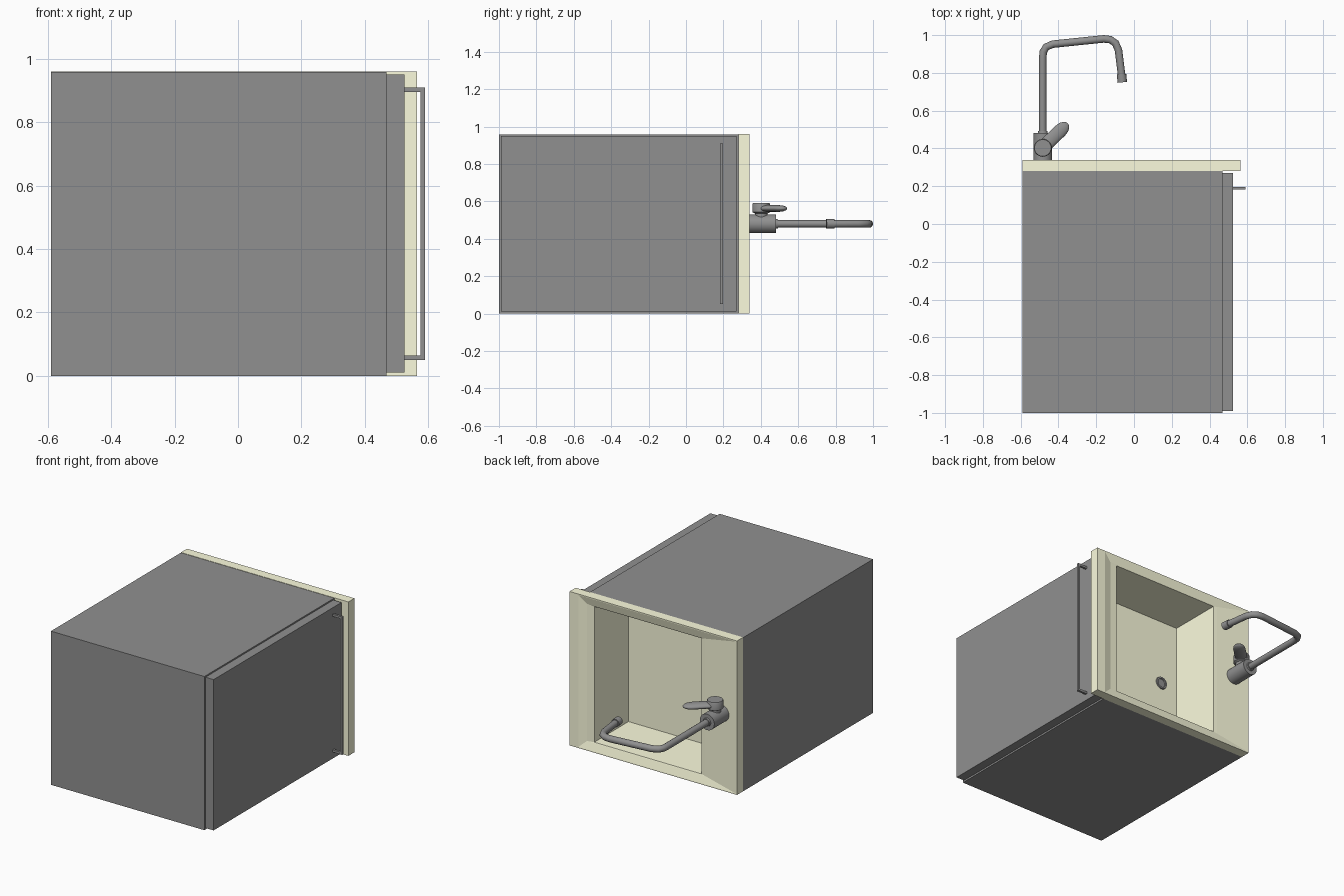
import bpy, bmesh, math
from mathutils import Vector, Matrix

if "Cube" in bpy.data.objects:
    bpy.data.objects.remove(bpy.data.objects["Cube"])


def colour(name, rgb):
    m = bpy.data.materials.new(name)
    m.diffuse_color = (*rgb, 1)
    m.use_nodes = True
    m.node_tree.nodes["Principled BSDF"].inputs["Base Color"].default_value = m.diffuse_color
    return m


cream = colour("cream", (0.98, 0.98, 0.73))
grey = colour("dark_grey", (0.28, 0.28, 0.28))


def make(name, bm, smooth=False, mat=grey):
    bmesh.ops.recalc_face_normals(bm, faces=bm.faces)
    me = bpy.data.meshes.new(name)
    bm.to_mesh(me)
    bm.free()
    me.materials.append(mat)
    ob = bpy.data.objects.new(name, me)
    bpy.context.collection.objects.link(ob)
    if smooth:
        bpy.ops.object.select_all(action='DESELECT')
        ob.select_set(True)
        bpy.context.view_layer.objects.active = ob
        bpy.ops.object.shade_smooth_by_angle(angle=math.radians(35))
    return ob


def add_box(bm, x0, x1, y0, y1, z0, z1):
    size = Matrix.Diagonal((x1 - x0, y1 - y0, z1 - z0, 1))
    mid = Matrix.Translation(((x0 + x1) / 2, (y0 + y1) / 2, (z0 + z1) / 2))
    bmesh.ops.create_cube(bm, size=1, matrix=mid @ size)


def loft(bm, loops):
    rows = [[bm.verts.new(p) for p in loop] for loop in loops]
    n = len(rows[0])
    for a, b in zip(rows, rows[1:]):
        for i in range(n):
            j = (i + 1) % n
            bm.faces.new((a[i], a[j], b[j], b[i]))
    bm.faces.new(rows[0])
    bm.faces.new(rows[-1])


def lathe(name, origin, axis, profile, flat=1.0, n=32):
    """Turned part: profile of (distance along axis, radius), flattened in z."""
    turn = Vector(axis).to_track_quat('Z', 'Y')
    loops = []
    for d, r in profile:
        loop = []
        for k in range(n):
            t = math.tau * k / n
            p = turn @ Vector((r * math.cos(t), r * math.sin(t), d))
            p.z *= flat
            loop.append(Vector(origin) + p)
        loops.append(loop)
    bm = bmesh.new()
    loft(bm, loops)
    return make(name, bm, True)


# Cabinet shell, open where the sink sits (+y)
bm = bmesh.new()
add_box(bm, -0.59, 0.468, -1, 0.28, 0, 0.958)
bm.normal_update()
bmesh.ops.delete(bm, geom=[f for f in bm.faces if f.normal.y > 0.9], context='FACES')
cabinet = make("cabinet", bm)
sol = cabinet.modifiers.new("walls", 'SOLIDIFY')
sol.thickness = 0.015

# Door, closed against the cabinet
bm = bmesh.new()
add_box(bm, 0.469, 0.525, -0.99, 0.27, 0.01, 0.95)
make("door", bm)

# Door handle: long bar and two posts
bm = bmesh.new()
add_box(bm, 0.576, 0.59, 0.183, 0.197, 0.05, 0.91)
for z in (0.05, 0.896):
    add_box(bm, 0.525, 0.576, 0.183, 0.197, z, z + 0.014)
make("door_handle", bm)


# Sink: basin, sloped inner rim, front lip and underside
def rect(x0, x1, z0, z1, y):
    return [(x0, y, z0), (x1, y, z0), (x1, y, z1), (x0, y, z1)]


opening = (-0.335, 0.405, 0.057, 0.903)
step = (-0.36, 0.455, 0.052, 0.908)
lip = (-0.585, 0.505, 0.006, 0.954)
outer = (-0.59, 0.565, 0, 0.96)
shell = (-0.345, 0.415, 0.047, 0.913)
bm = bmesh.new()
loft(bm, [rect(*opening, -0.012), rect(*opening, 0.325), rect(*step, 0.327),
          rect(*lip, 0.34), rect(*outer, 0.34), rect(*outer, 0.28),
          rect(*shell, 0.28), rect(*shell, -0.03)])
make("sink", bm, mat=cream)

# Drain ring with recessed centre
lathe("drain", (-0.218, -0.013, 0.49), (0, 1, 0),
      [(0, 0.04), (0.008, 0.038), (0.008, 0.028), (0.002, 0.026)])

# Tap body, control knob and lever
fx, fz = -0.483, 0.48
lathe("tap_body", (fx, 0.315, fz), (0, 1, 0), [(0, 0.05), (0.167, 0.05)])
lathe("tap_collar", (fx, 0.48, fz), (0, 1, 0), [(0, 0.026), (0.012, 0.024)])
lathe("tap_knob", (fx, 0.403, fz), (0, 0, 1),
      [(0, 0.034), (0.055, 0.034), (0.062, 0.047), (0.106, 0.047), (0.111, 0.044)])
lathe("tap_lever", (fx, 0.405, 0.562), (1, 0.96, 0),
      [(0, 0.036), (0.13, 0.036), (0.155, 0.032), (0.172, 0.023), (0.181, 0.012), (0.184, 0.003)],
      flat=0.5)

# Swan-neck spout swept along a path
path = [(fx, 0.47), (fx, 0.88), (-0.48, 0.912), (-0.465, 0.937), (-0.43, 0.952),
        (-0.16, 0.98), (-0.125, 0.976), (-0.098, 0.957), (-0.082, 0.92), (-0.062, 0.76)]
curve = bpy.data.curves.new("tap_spout", 'CURVE')
curve.dimensions = '3D'
curve.bevel_depth = 0.02
curve.bevel_resolution = 6
curve.use_fill_caps = True
curve.materials.append(grey)
spline = curve.splines.new('POLY')
spline.points.add(len(path) - 1)
for pt, (x, y) in zip(spline.points, path):
    pt.co = (x, y, fz, 1)
spline.use_smooth = True
bpy.context.collection.objects.link(bpy.data.objects.new("tap_spout", curve))

# Nozzle at the spout end
lathe("tap_nozzle", (-0.066, 0.793, fz), (0.1, -1, 0), [(0, 0.025), (0.043, 0.025)])
